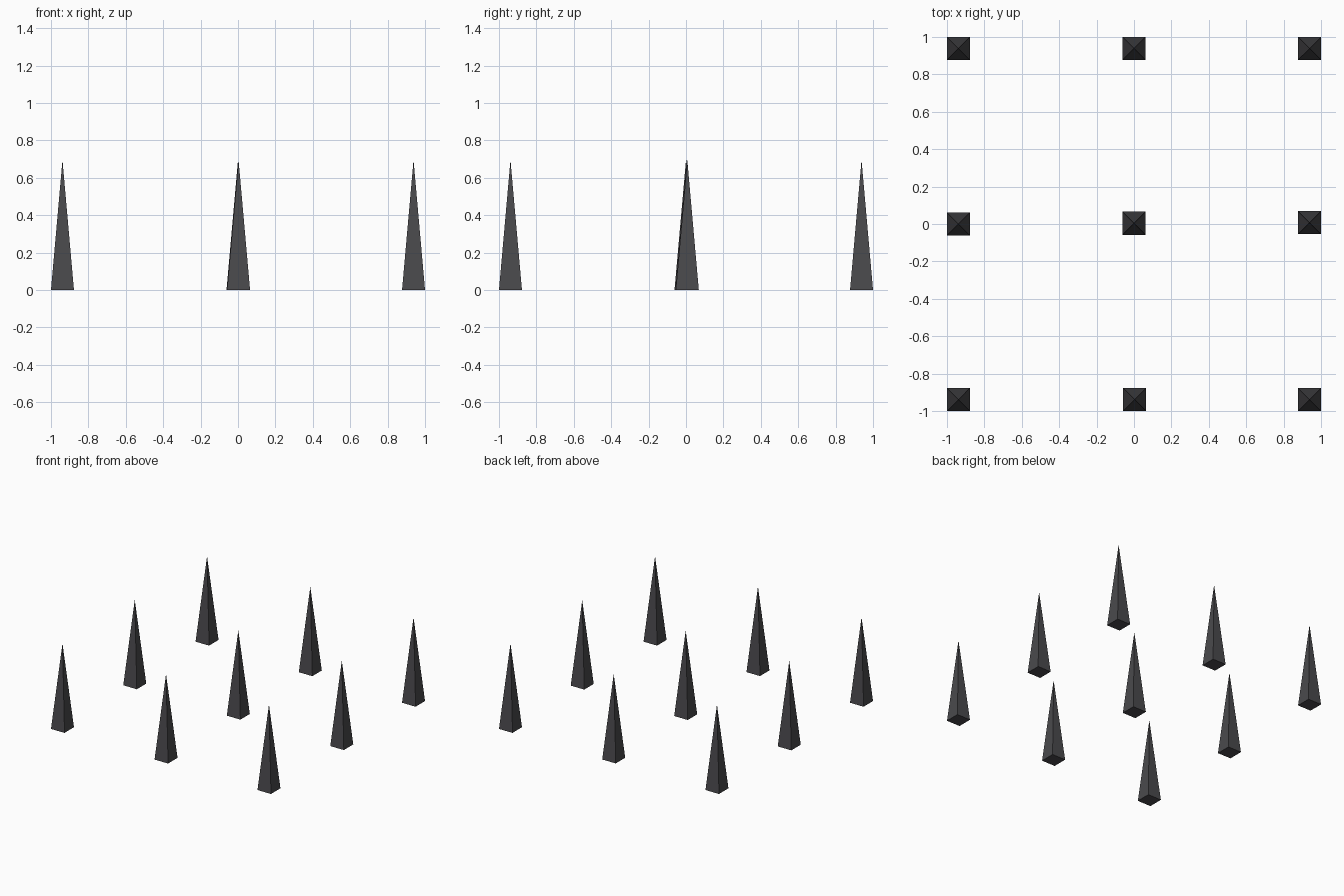
import bpy, math

if "Cube" in bpy.data.objects:
    bpy.data.objects.remove(bpy.data.objects["Cube"])

# Dark charcoal for every spike
charcoal = bpy.data.materials.new("charcoal")
charcoal.diffuse_color = (0.068, 0.067, 0.073, 1)
charcoal.use_nodes = True
charcoal.node_tree.nodes["Principled BSDF"].inputs["Base Color"].default_value = charcoal.diffuse_color

HALF = 0.0615   # half width of the square base
HEIGHT = 0.695
EDGE = 1 - HALF


def spike(name, x, y):
    # Four-sided cone turned so its sides face the axes
    bpy.ops.mesh.primitive_cone_add(vertices=4, radius1=HALF * math.sqrt(2), radius2=0,
                                    depth=HEIGHT, location=(x, y, HEIGHT / 2),
                                    rotation=(0, 0, math.pi / 4))
    ob = bpy.context.object
    bpy.ops.object.transform_apply(location=False, rotation=True, scale=False)
    ob.name = name
    ob.data.materials.append(charcoal)


# Three by three grid, with the inner ones very slightly off the axes
rows = [("front", -EDGE, (0, 0.003, 0), (0, 0, 0)),
        ("middle", 0, (0, 0, 0), (0, 0.004, 0.007)),
        ("back", EDGE, (0, 0, 0), (0, 0, 0))]
for row, y, dx, dy in rows:
    for i, col in enumerate(("left", "centre", "right")):
        spike(f"{row}_{col}_spike", (i - 1) * EDGE + dx[i], y + dy[i])
